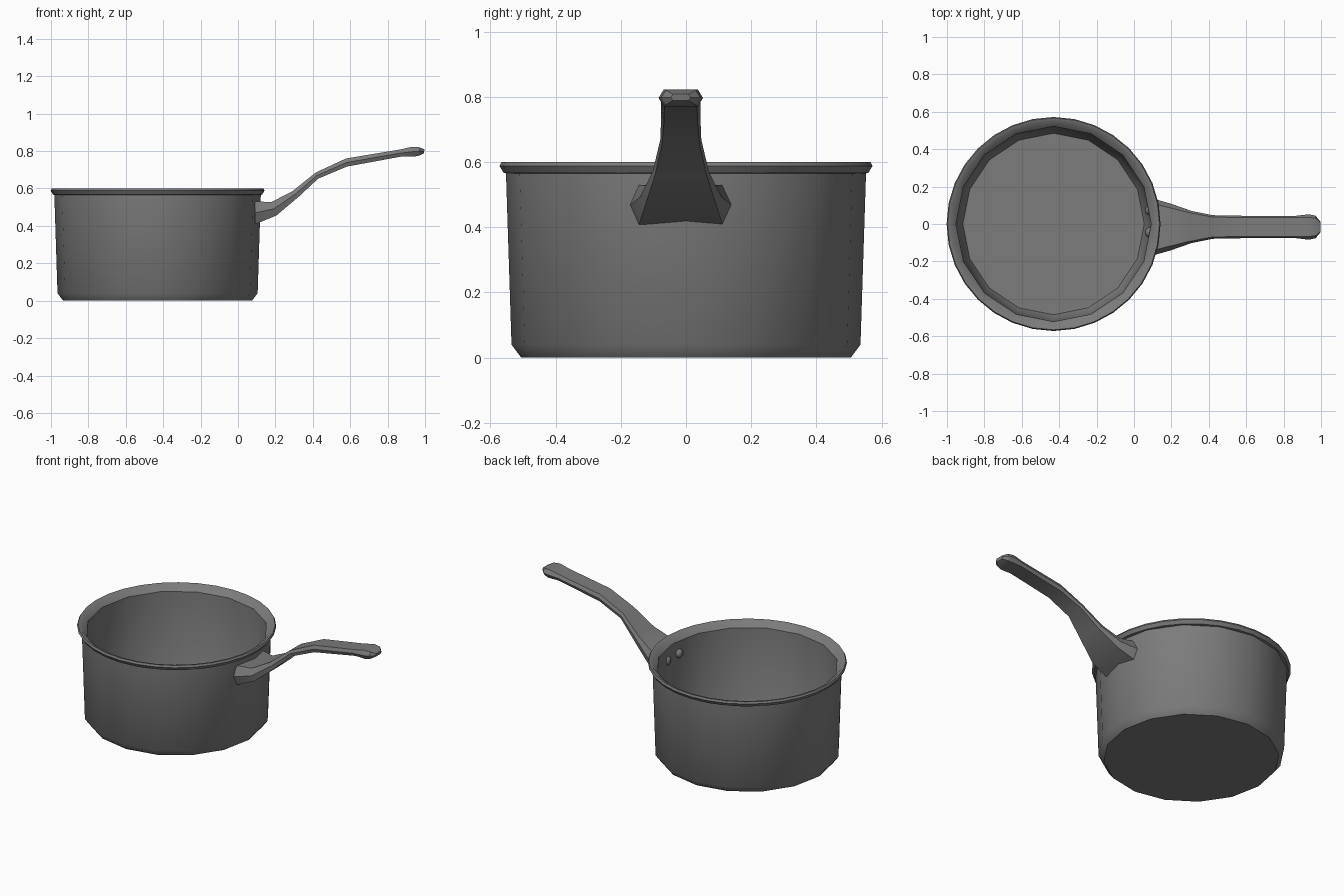
import bpy, bmesh, math
from mathutils import Matrix

if "Cube" in bpy.data.objects:
    bpy.data.objects.remove(bpy.data.objects["Cube"])

metal = bpy.data.materials.new("dark grey metal")
metal.diffuse_color = (0.2, 0.2, 0.2, 1)
metal.use_nodes = True
metal.node_tree.nodes["Principled BSDF"].inputs["Base Color"].default_value = metal.diffuse_color
POT_X = -0.43


def finish(name, bm, angle):
    bmesh.ops.recalc_face_normals(bm, faces=bm.faces)
    me = bpy.data.meshes.new(name)
    bm.to_mesh(me)
    bm.free()
    me.materials.append(metal)
    ob = bpy.data.objects.new(name, me)
    bpy.context.collection.objects.link(ob)
    bpy.ops.object.select_all(action='DESELECT')
    ob.select_set(True)
    bpy.context.view_layer.objects.active = ob
    bpy.ops.object.shade_smooth_by_angle(angle=math.radians(angle))
    return ob


def loft(bm, rings):
    # bridge successive rings and cap both ends
    for a, b in zip(rings, rings[1:]):
        n = len(a)
        for i in range(n):
            j = (i + 1) % n
            bm.faces.new((a[i], a[j], b[j], b[i]))
    bm.faces.new(rings[0])
    bm.faces.new(rings[-1])


# Pot: 16-sided body flowing into a 32-sided rim (radius, height, coarse)
profile = [
    (0.505, 0.0, 1), (0.535, 0.04, 1), (0.552, 0.565, 1),
    (0.559, 0.567, 0), (0.572, 0.588, 0), (0.566, 0.6, 0), (0.55, 0.597, 0),
    (0.522, 0.565, 1), (0.508, 0.08, 1), (0.485, 0.03, 1),
]
bm = bmesh.new()
rings = []
for r, z, coarse in profile:
    ring = []
    for i in range(32):
        a = i * math.pi / 16
        k = math.cos(math.pi / 16) if coarse and i % 2 else 1
        ring.append(bm.verts.new((POT_X + r * k * math.cos(a), r * k * math.sin(a), z)))
    rings.append(ring)
loft(bm, rings)
finish("pot", bm, 42)

# Handle: six-sided sections (top x, top z, bottom x, bottom z, half widths top/mid/bottom)
sections = [
    (0.09, 0.53, 0.09, 0.408, 0.128, 0.155, 0.128),
    (0.18, 0.528, 0.205, 0.455, 0.105, 0.126, 0.113),
    (0.29, 0.585, 0.325, 0.556, 0.078, 0.086, 0.08),
    (0.415, 0.685, 0.428, 0.652, 0.054, 0.063, 0.058),
    (0.577, 0.76, 0.582, 0.717, 0.05, 0.06, 0.052),
    (0.865, 0.808, 0.87, 0.77, 0.05, 0.06, 0.05),
    (0.93, 0.823, 0.94, 0.77, 0.052, 0.068, 0.052),
    (0.972, 0.82, 0.97, 0.776, 0.046, 0.06, 0.046),
    (0.997, 0.808, 0.994, 0.788, 0.024, 0.03, 0.024),
]
CY = -0.016
bm = bmesh.new()
rings = []
for tx, tz, bx, bz, wt, wm, wb in sections:
    mx, mz = (tx + bx) / 2, (tz + bz) / 2
    pts = [(tx, wt, tz), (mx, wm, mz), (bx, wb, bz),
           (bx, -wb, bz), (mx, -wm, mz), (tx, -wt, tz)]
    rings.append([bm.verts.new((x, CY + y, z)) for x, y, z in pts])
loft(bm, rings)
finish("handle", bm, 30)

# Rivets on the inner wall where the handle is fixed
for i, y in enumerate((0.075, -0.045)):
    bm = bmesh.new()
    bmesh.ops.create_uvsphere(
        bm, u_segments=8, v_segments=6, radius=0.028,
        matrix=Matrix.Translation((0.08, y, 0.49)) @ Matrix.Diagonal((0.8, 1, 1, 1)))
    finish(f"rivet_{i + 1}", bm, 60)
